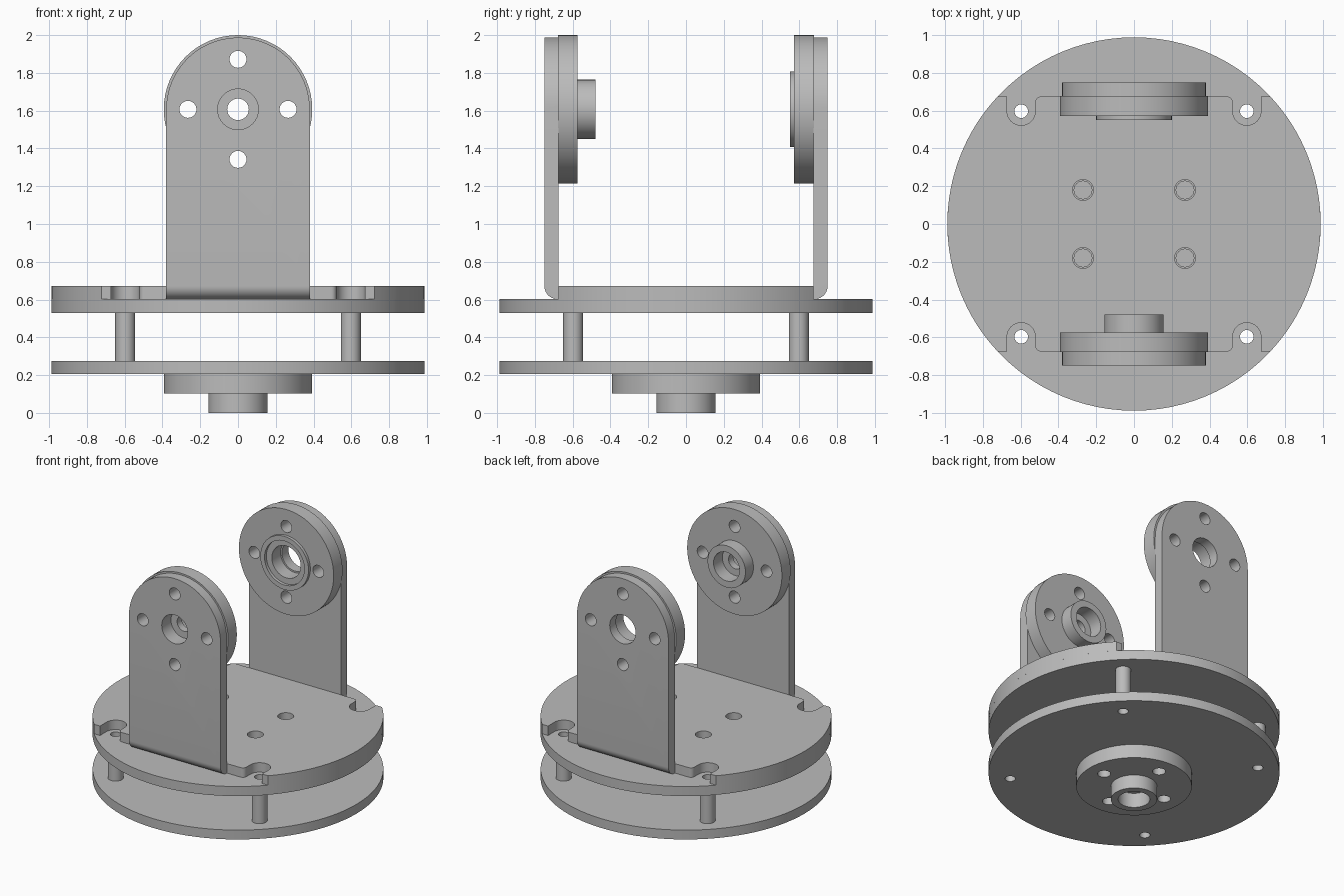
import bpy, bmesh
from math import sin, cos, pi, asin, radians
from mathutils import Matrix, Vector

if "Cube" in bpy.data.objects:
    bpy.data.objects.remove(bpy.data.objects["Cube"])

grey = bpy.data.materials.new("plain grey")
grey.use_nodes = True
COLOUR = (0.5, 0.5, 0.5, 1)
grey.diffuse_color = COLOUR
grey.node_tree.nodes["Principled BSDF"].inputs["Base Color"].default_value = COLOUR

DISC_R, FLANGE_R, ARM_R, AXLE_Z = 0.988, 0.393, 0.38, 1.607
POST, BOLT = 0.597, 0.265
# Frames that stand a flat outline up along z, y or x
FRAMES = {
    "z": Matrix.Identity(3),
    "y": Matrix(((1, 0, 0), (0, 0, 1), (0, 1, 0))),
    "x": Matrix(((0, 0, 1), (1, 0, 0), (0, 1, 0))),
}


def arc(cx, cy, r, a0, a1, n):
    return [(cx + r * cos(a0 + (a1 - a0) * i / n), cy + r * sin(a0 + (a1 - a0) * i / n))
            for i in range(n + 1)]


def circle(cx, cy, r, n=32):
    return arc(cx, cy, r, 0, 2 * pi, n)[:-1]


def bolt_holes(cx, cy):
    return [circle(cx + BOLT * cos(k * pi / 2), cy + BOLT * sin(k * pi / 2), 0.045, 24)
            for k in range(4)]


def plate(name, outlines, lo, hi, axis="z"):
    """Extrude an outline with holes from lo to hi along an axis."""
    curve = bpy.data.curves.new(name, "CURVE")
    curve.dimensions, curve.fill_mode = "2D", "BOTH"
    curve.extrude = (hi - lo) / 2
    for pts in outlines:
        spline = curve.splines.new("POLY")
        spline.points.add(len(pts) - 1)
        for p, (u, v) in zip(spline.points, pts):
            p.co = (u, v, 0, 1)
        spline.use_cyclic_u = True
    temp = bpy.data.objects.new(name + "_curve", curve)
    bpy.context.collection.objects.link(temp)
    bpy.context.view_layer.update()
    mesh = bpy.data.meshes.new_from_object(
        temp.evaluated_get(bpy.context.evaluated_depsgraph_get()))
    bpy.data.objects.remove(temp)
    bpy.data.curves.remove(curve)

    bm = bmesh.new()
    bm.from_mesh(mesh)
    bmesh.ops.remove_doubles(bm, verts=bm.verts, dist=1e-5)
    for v in bm.verts:
        v.co = FRAMES[axis] @ (v.co + Vector((0, 0, (lo + hi) / 2)))
    bmesh.ops.recalc_face_normals(bm, faces=bm.faces)
    bm.to_mesh(mesh)
    bm.free()
    mesh.name = name
    mesh.materials.clear()
    mesh.materials.append(grey)
    obj = bpy.data.objects.new(name, mesh)
    bpy.context.collection.objects.link(obj)
    return obj


parts = []
corners = [(sx * POST, sy * POST) for sx in (-1, 1) for sy in (-1, 1)]
post_holes = [circle(x, y, 0.036, 24) for x, y in corners]
screws = [(sx * 0.27, sy * 0.18) for sx in (-1, 1) for sy in (-1, 1)]

# Two round decks held apart by hollow posts
parts.append(plate("lower_deck", [circle(0, 0, DISC_R, 96)] + post_holes, 0.205, 0.275))
parts.append(plate("upper_deck", [circle(0, 0, DISC_R, 96)] + post_holes
                   + [circle(x, y, 0.047, 24) for x, y in screws], 0.53, 0.602))
for i, (x, y) in enumerate(corners):
    parts.append(plate(f"post_{i + 1}", [circle(x, y, 0.053), circle(x, y, 0.036, 24)], 0.275, 0.53))

# Bracket base: clipped disc with a slot round each post
EDGE, SLOT, FILLET = 0.675, 0.075, 0.03
quarter = arc(0, 0, DISC_R, 0, asin(EDGE / DISC_R), 16)
quarter += [(POST + SLOT, EDGE)] + arc(POST, POST, SLOT, 0, -pi, 16)
quarter += arc(POST - SLOT - FILLET, EDGE - FILLET, FILLET, 0, pi / 2, 5)
half = quarter + [(-x, y) for x, y in reversed(quarter)][:-1]
outline = half + [(-x, -y) for x, y in half]
outline = [(x, y) for x, y in outline]
parts.append(plate("bracket_base", [outline] + [circle(x, y, 0.055, 24) for x, y in screws],
                   0.602, 0.673))

# Upright arms: front outline crossed with a side profile that has a rounded bend
BEND = 0.07
for name, s in (("front_arm", -1), ("back_arm", 1)):
    face = arc(0, AXLE_Z, ARM_R, 0, pi, 40) + [(-ARM_R, 0.5), (ARM_R, 0.5)]
    holes = [circle(0, AXLE_Z, 0.108)] + bolt_holes(0, AXLE_Z)
    arm = plate(name, [face] + holes, min(s * 0.6, s * 0.9), max(s * 0.6, s * 0.9), "y")
    side = [(EDGE, 2.2)] + [(EDGE, 0.602)] + arc(EDGE + 0.005, 0.602 + BEND, BEND, -pi / 2, 0, 10)
    side += [(EDGE + 0.005 + BEND, 2.2)]
    cutter = plate(name + "_cutter", [[(s * y, z) for y, z in side]], -0.6, 0.6, "x")
    cutter.hide_render = True
    mod = arm.modifiers.new("bend", "BOOLEAN")
    mod.operation, mod.solver, mod.object = "INTERSECT", "EXACT", cutter
    bpy.context.view_layer.update()
    arm.data = bpy.data.meshes.new_from_object(
        arm.evaluated_get(bpy.context.evaluated_depsgraph_get()))
    arm.modifiers.clear()
    bpy.data.objects.remove(cutter)
    parts.append(arm)


# Flanged hubs: drilled disc, inner web and protruding collar
def hub(name, cy, axis, flange, web, collar):
    parts.append(plate(name + "_flange", [circle(0, cy, FLANGE_R, 64), circle(0, cy, 0.108)]
                       + bolt_holes(0, cy), *flange, axis))
    parts.append(plate(name + "_web", [circle(0, cy, 0.108), circle(0, cy, 0.057)], *web, axis))
    parts.append(plate(name + "_collar", [circle(0, cy, 0.157, 48), circle(0, cy, 0.108)],
                       *collar, axis))


hub("bottom_hub", 0, "z", (0.102, 0.205), (0.11, 0.165), (0, 0.102))
hub("front_hub", AXLE_Z, "y", (-0.677, -0.575), (-0.64, -0.585), (-0.575, -0.48))

# Bearing seat on the back arm
parts.append(plate("bearing_flange", [circle(0, AXLE_Z, FLANGE_R, 64), circle(0, AXLE_Z, 0.12)]
                   + bolt_holes(0, AXLE_Z), 0.572, 0.677, "y"))
parts.append(plate("bearing_rim", [circle(0, AXLE_Z, 0.2, 48), circle(0, AXLE_Z, 0.165, 48)],
                   0.55, 0.572, "y"))

# Smooth shading with crisp edges
bpy.ops.object.select_all(action="DESELECT")
for obj in parts:
    obj.select_set(True)
bpy.context.view_layer.objects.active = parts[0]
bpy.ops.object.shade_smooth_by_angle(angle=radians(30))
